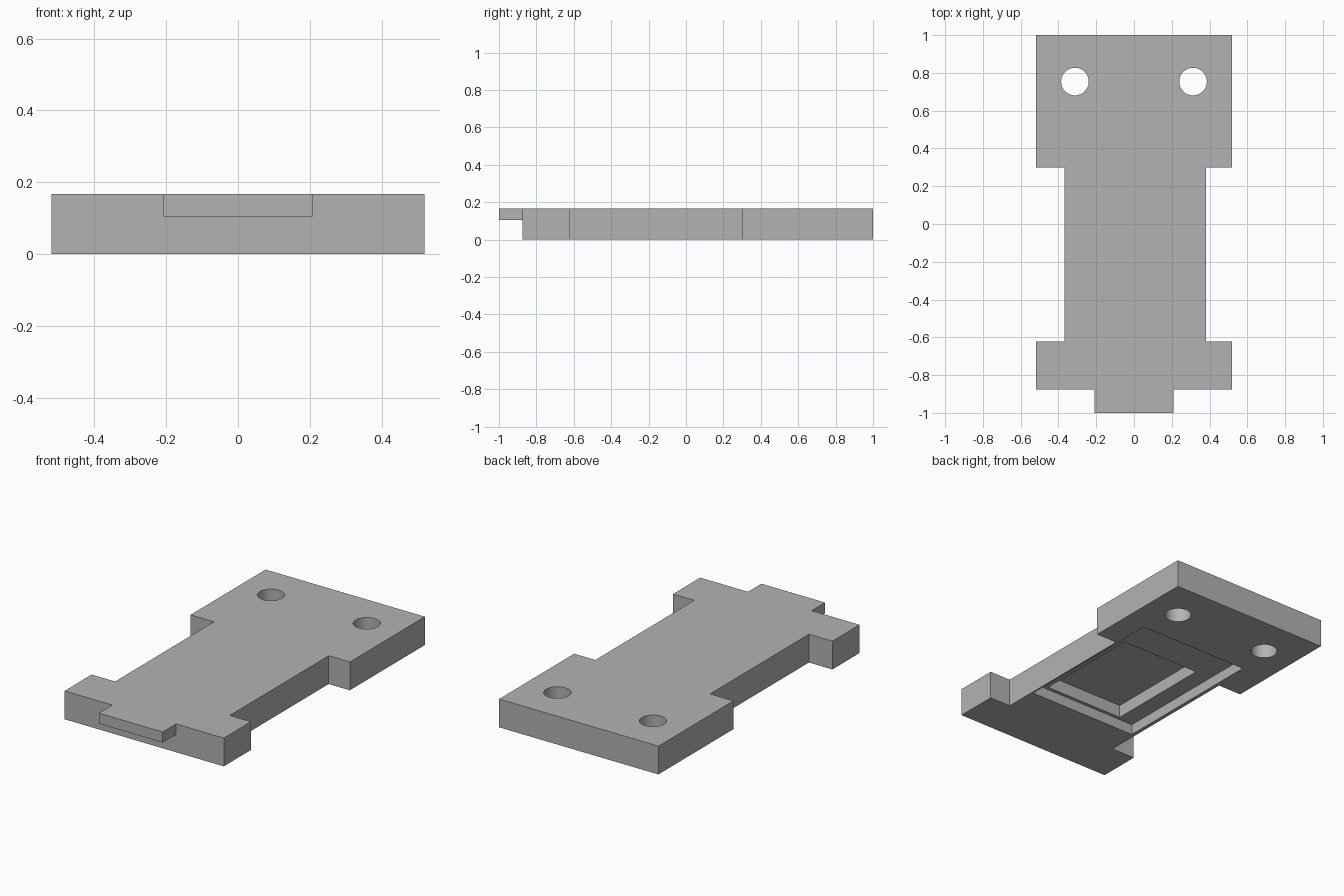
import bpy
import bmesh
import math

cube = bpy.data.objects.get("Cube")
if cube:
    bpy.data.objects.remove(cube, do_unlink=True)

THICK = 0.167
TAB_BOTTOM = 0.105

grey = bpy.data.materials.new("plain grey")
grey.use_nodes = True
colour = (0.45, 0.45, 0.45, 1.0)
grey.diffuse_color = colour
grey.node_tree.nodes["Principled BSDF"].inputs["Base Color"].default_value = colour


def prism(name, outline, z0, z1):
    """Extrude a flat outline from z0 up to z1."""
    bm = bmesh.new()
    face = bm.faces.new([bm.verts.new((x, y, z0)) for x, y in outline])
    out = bmesh.ops.extrude_face_region(bm, geom=[face])
    verts = [v for v in out["geom"] if isinstance(v, bmesh.types.BMVert)]
    bmesh.ops.translate(bm, verts=verts, vec=(0, 0, z1 - z0))
    bmesh.ops.recalc_face_normals(bm, faces=bm.faces)
    mesh = bpy.data.meshes.new(name)
    bm.to_mesh(mesh)
    bm.free()
    mesh.materials.append(grey)
    obj = bpy.data.objects.new(name, mesh)
    bpy.context.collection.objects.link(obj)
    return obj


def rect(x0, x1, y0, y1):
    return [(x0, y0), (x1, y0), (x1, y1), (x0, y1)]


def circle(cx, cy, r, n=48):
    return [(cx + r * math.cos(math.tau * i / n), cy + r * math.sin(math.tau * i / n))
            for i in range(n)]


# Plate outline: front tab, front bar, narrow neck, wide back
right_side = [(-0.208, -1), (-0.208, -0.875), (-0.52, -0.875), (-0.52, -0.622),
              (-0.367, -0.622), (-0.367, 0.3), (-0.52, 0.3), (-0.52, 1)]
left_side = [(0.382 if x == -0.367 else -x, y) for x, y in reversed(right_side)]
plate = prism("mounting_plate", right_side + left_side, 0, THICK)

# Cuts: space under the tab, stepped pocket in the underside, two through holes
cutters = [
    prism("tab_undercut", rect(-0.4, 0.4, -1.1, -0.875), -0.1, TAB_BOTTOM),
    prism("shallow_pocket", rect(-0.345, 0.373, -0.43, 0.53), -0.1, 0.0625),
    prism("deep_pocket", rect(-0.24, 0.28, -0.41, 0.25), -0.05, 0.138),
]
for side in (-1, 1):
    cutters.append(prism("bolt_hole", circle(side * 0.3125, 0.754, 0.073), -0.1, 0.3))

bpy.context.view_layer.objects.active = plate
plate.select_set(True)
for cutter in cutters:
    cutter.hide_render = True
    mod = plate.modifiers.new(cutter.name, "BOOLEAN")
    mod.operation = "DIFFERENCE"
    mod.solver = "EXACT"
    mod.object = cutter
    bpy.ops.object.modifier_apply(modifier=mod.name)
    bpy.data.objects.remove(cutter, do_unlink=True)

# Round hole walls, crisp plate edges
bpy.ops.object.shade_smooth_by_angle(angle=math.radians(30))
